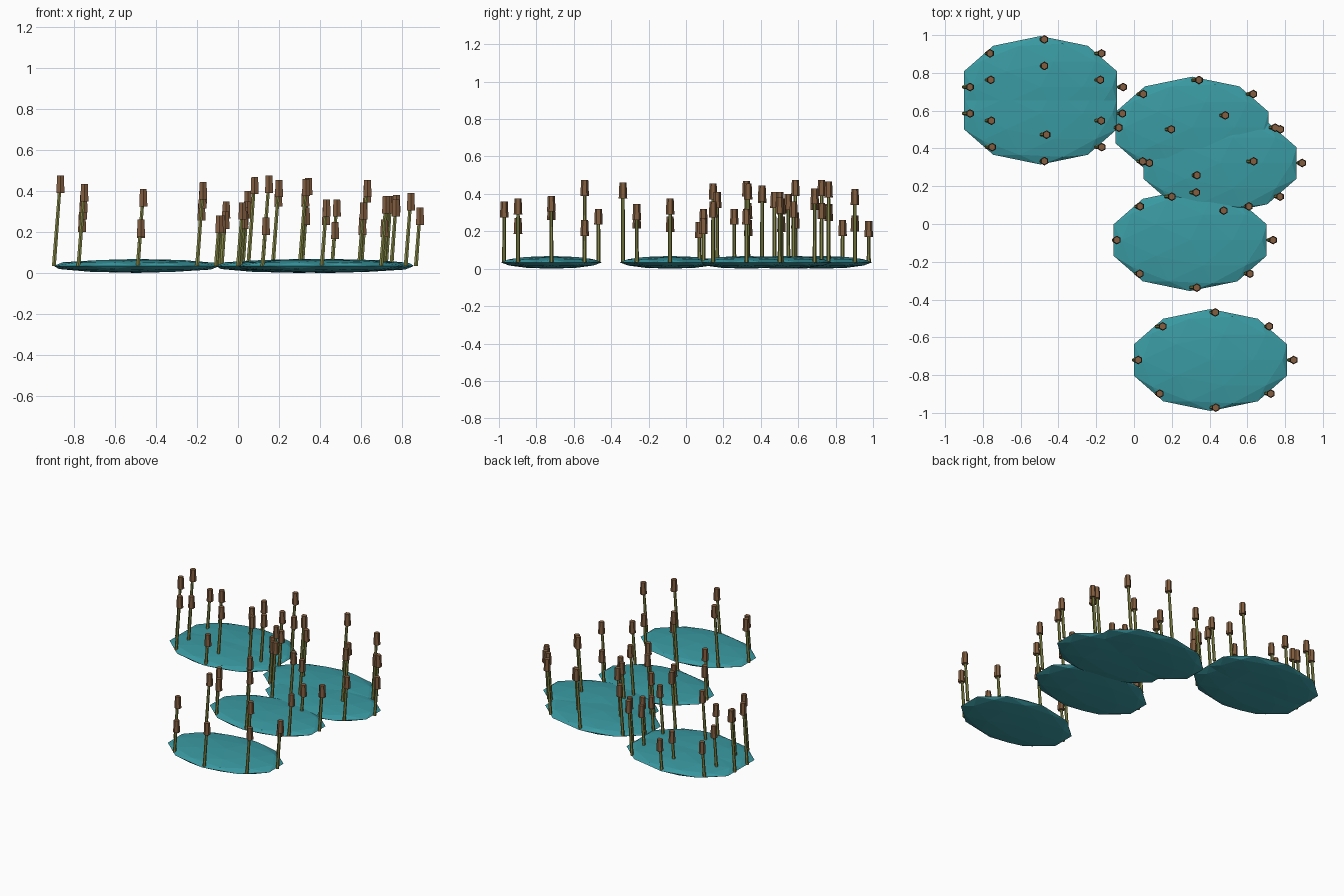
import bpy
import bmesh
from math import cos, sin, radians
from mathutils import Matrix, Vector

cube = bpy.data.objects.get("Cube")
if cube:
    bpy.data.objects.remove(cube, do_unlink=True)


def make_material(name, colour):
    mat = bpy.data.materials.new(name)
    mat.use_nodes = True
    mat.diffuse_color = (*colour, 1)
    shader = mat.node_tree.nodes["Principled BSDF"]
    shader.inputs["Base Color"].default_value = (*colour, 1)
    shader.inputs["Roughness"].default_value = 0.9
    return mat


TEAL = make_material("teal", (0.042, 0.325, 0.365))
OLIVE = make_material("olive green", (0.25, 0.265, 0.065))
BROWN = make_material("brown", (0.225, 0.112, 0.05))


def add_object(name, bm, materials):
    mesh = bpy.data.meshes.new(name)
    bm.to_mesh(mesh)
    bm.free()
    for mat in materials:
        mesh.materials.append(mat)
    obj = bpy.data.objects.new(name, mesh)
    bpy.context.collection.objects.link(obj)
    return obj


PAD_SIZE = Vector((0.426, 0.27, 0.034))
RING_X, RING_Y = 0.41, 0.252
PAD_Z = 0.034
LEAN = 0.075         # sideways drift per unit of height
HEAD_HEIGHT = 0.085


def add_pad(name, x, y):
    """Flattened faceted ball lying on the ground."""
    bm = bmesh.new()
    bmesh.ops.create_icosphere(bm, subdivisions=2, radius=1)
    bmesh.ops.scale(bm, vec=PAD_SIZE, verts=bm.verts)
    bmesh.ops.translate(bm, vec=(x, y, PAD_Z), verts=bm.verts)
    add_object(name, bm, [TEAL])


def add_prism(bm, base, height, bottom, top, material, lean):
    """Six-sided tapered prism standing on base, sheared towards +x."""
    shape = bmesh.ops.create_cone(bm, cap_ends=True, segments=6, radius1=bottom,
                                  radius2=top, depth=height)["verts"]
    shear = Matrix.Identity(4)
    shear[0][2] = lean
    place = Matrix.Translation(base) @ shear @ Matrix.Translation((0, 0, height / 2))
    bmesh.ops.transform(bm, matrix=place, verts=shape)
    for face in {f for v in shape for f in v.link_faces}:
        face.material_index = material


def add_reed(name, x, y, top):
    """Thin leaning stem with an upright seed head."""
    bm = bmesh.new()
    base = Vector((x, y, PAD_Z))
    stem = top - HEAD_HEIGHT / 2 - PAD_Z
    add_prism(bm, base, stem, 0.011, 0.009, 0, LEAN)
    head = base + Vector((stem * LEAN + 0.002, 0, stem - HEAD_HEIGHT / 2))
    add_prism(bm, head, HEAD_HEIGHT, 0.023, 0.019, 1, 0)
    add_object(name, bm, [OLIVE, BROWN])


# Pad name, centre and the reed tops, counter-clockwise from +x
clumps = [
    ("back_right", -0.495, 0.725, (.35, .425, .255, .285, .475, .38, .41, .40)),
    ("mid_right", -0.495, 0.585, (.30, .34, .26, .345, .475, .435, .26, .445)),
    ("back_left", 0.308, 0.51, (.375, .43, .465, .40, .28, .35, .32, .455)),
    ("mid_left", 0.455, 0.323, (.32, .38, .36, .41, .47, .455, .25, .36)),
    ("centre", 0.297, -0.085, (.375, .27, .41, .32, .28, .30, .46, .345)),
    ("front", 0.405, -0.72, (.39, .26, .32, .475, .345, .27, .36, .375)),
]

for label, cx, cy, tops in clumps:
    add_pad(label + "_pad", cx, cy)
    for i, top in enumerate(tops):
        angle = radians(i * 360 / len(tops))
        add_reed(f"{label}_reed_{i + 1}", cx + 0.005 + RING_X * cos(angle),
                 cy + RING_Y * sin(angle), top)
